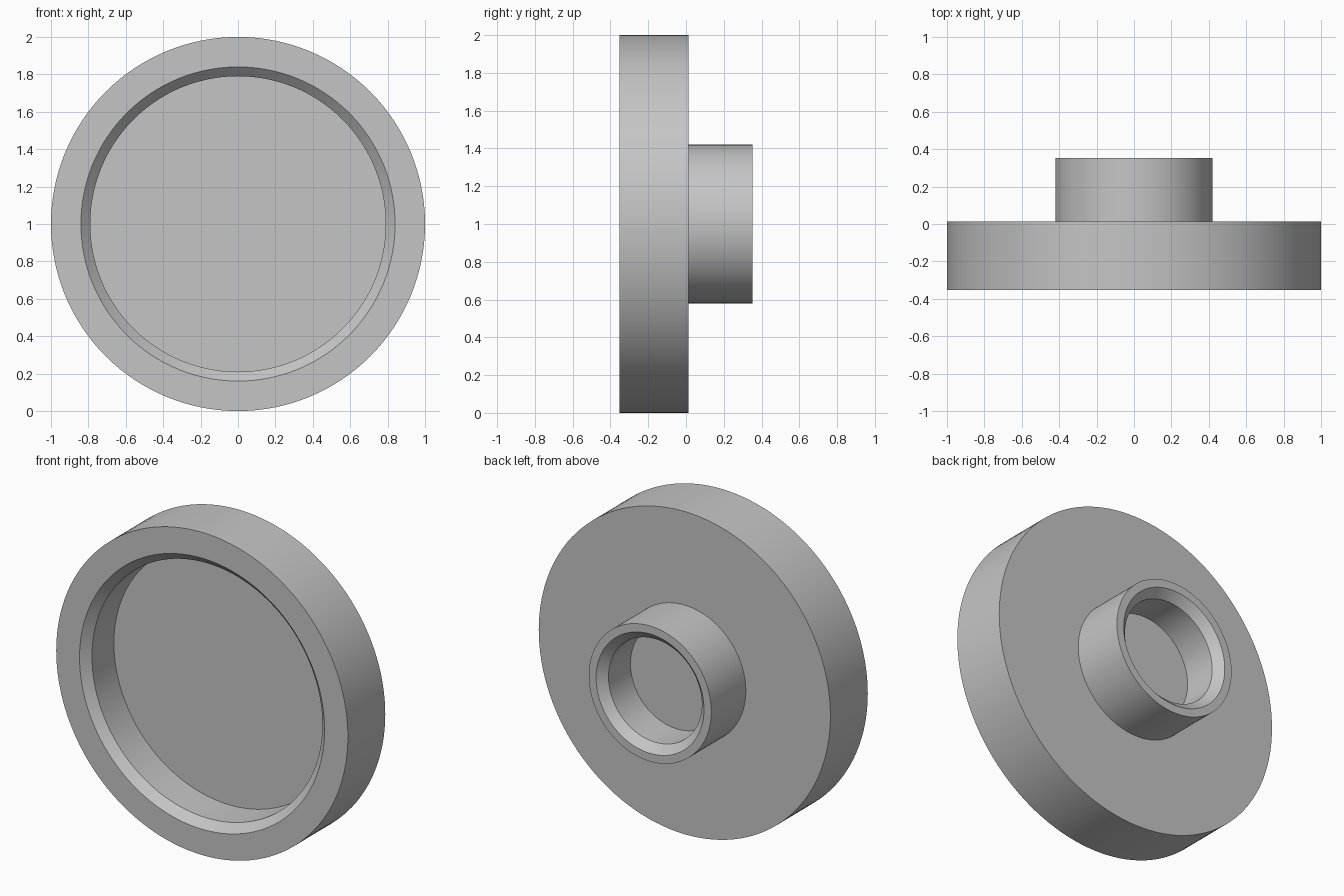
import bpy
import bmesh
import math
from mathutils import Matrix, Vector

SEGMENTS = 128
CENTRE_Z = 1.0

cube = bpy.data.objects.get("Cube")
if cube:
    bpy.data.objects.remove(cube, do_unlink=True)

# Plain grey material
grey = bpy.data.materials.new("plain_grey")
grey.use_nodes = True
colour = (0.56, 0.56, 0.56, 1.0)
grey.diffuse_color = colour
grey.node_tree.nodes["Principled BSDF"].inputs["Base Color"].default_value = colour


def lathe(name, profile):
    """Spin a (radius, y) profile around the y axis."""
    bm = bmesh.new()
    verts = [bm.verts.new((r, y, 0)) for r, y in profile]
    edges = [bm.edges.new(pair) for pair in zip(verts, verts[1:])]
    bmesh.ops.spin(bm, geom=verts + edges, cent=(0, 0, 0), axis=(0, 1, 0),
                   angle=math.tau, steps=SEGMENTS, use_merge=True)
    bmesh.ops.remove_doubles(bm, verts=bm.verts, dist=0.0001)
    bmesh.ops.recalc_face_normals(bm, faces=bm.faces)
    bmesh.ops.transform(bm, matrix=Matrix.Translation(Vector((0, 0, CENTRE_Z))),
                        verts=bm.verts)
    mesh = bpy.data.meshes.new(name)
    bm.to_mesh(mesh)
    bm.free()
    mesh.materials.append(grey)
    obj = bpy.data.objects.new(name, mesh)
    bpy.context.collection.objects.link(obj)
    bpy.ops.object.select_all(action="DESELECT")
    obj.select_set(True)
    bpy.context.view_layer.objects.active = obj
    bpy.ops.object.shade_smooth_by_angle(angle=math.radians(30))
    return obj


FRONT, BACK = -0.352, 0.352
SHOULDER = 0.014
CHAMFER = 0.05
DEPTH = 0.265

# Wide disc with a chamfered front recess, and a hub with a chamfered blind bore
lathe("flanged_hub", [
    (0, FRONT + DEPTH),
    (0.79, FRONT + DEPTH),
    (0.79, FRONT + CHAMFER),
    (0.84, FRONT),
    (1.0, FRONT),
    (1.0, SHOULDER),
    (0.42, SHOULDER),
    (0.42, BACK),
    (0.37, BACK),
    (0.32, BACK - CHAMFER),
    (0.32, BACK - DEPTH),
    (0, BACK - DEPTH),
])
